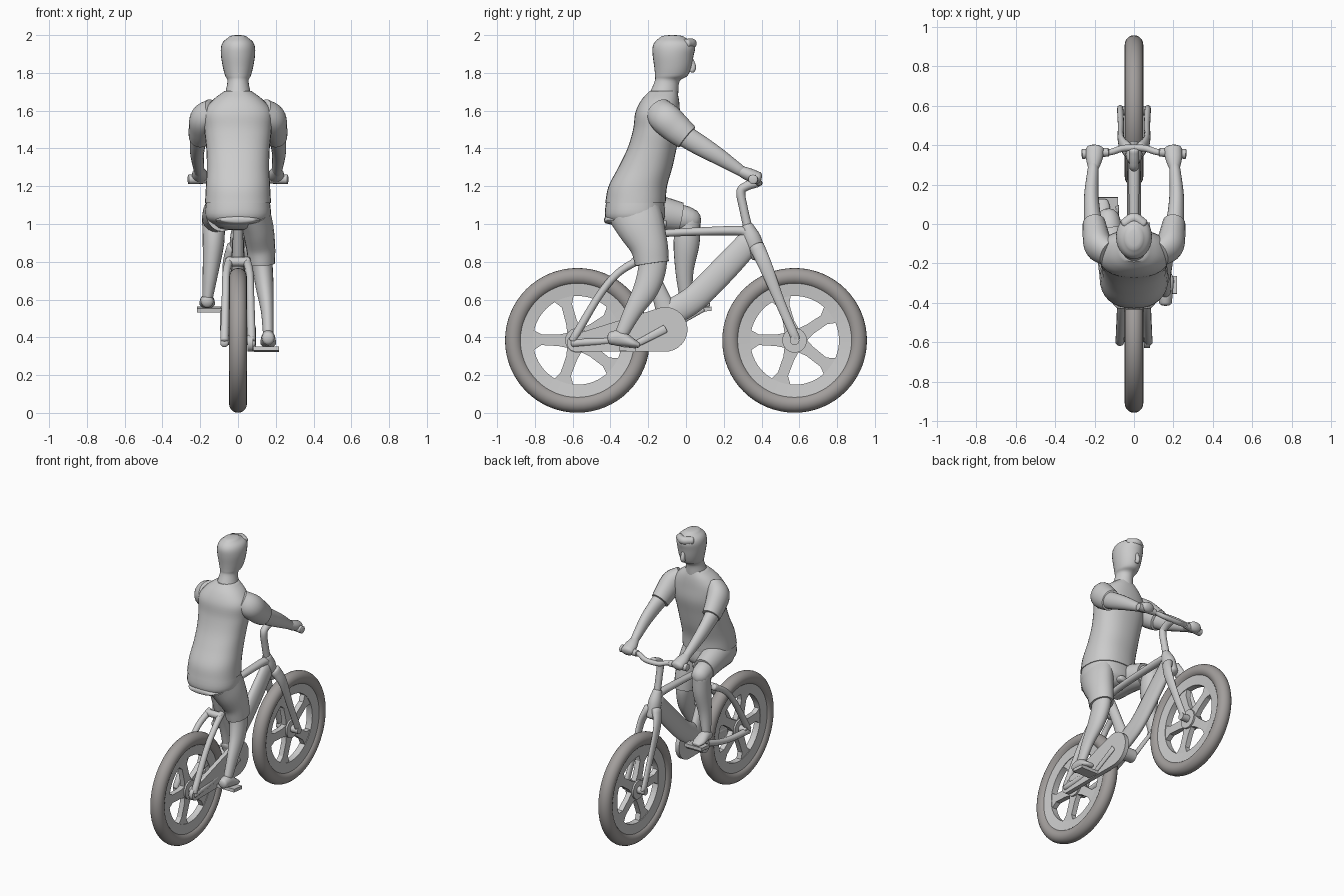
import bpy, bmesh, math
from mathutils import Vector, Matrix


def finish(name, bm, angle=40, mat=None):
    bmesh.ops.recalc_face_normals(bm, faces=bm.faces)
    me = bpy.data.meshes.new(name)
    bm.to_mesh(me)
    bm.free()
    me.shade_smooth()
    me.set_sharp_from_angle(angle=math.radians(angle))
    if mat:
        me.materials.append(mat)
    ob = bpy.data.objects.new(name, me)
    bpy.context.collection.objects.link(ob)
    return ob


def sweep(name, pts, cap=0.5, flat=False, n=20, power=1.0, steps=5):
    """Skin a smooth path of (x, y, z, radius_a[, radius_b]); cap = roundness of the ends."""
    P = [Vector(p[:3]) for p in pts]
    R = [Vector((p[3], p[-1])) for p in pts]
    ref = Vector((0, 0, 1)) if abs((P[-1] - P[0]).normalized().x) > 0.8 else Vector((1, 0, 0))

    def spline(a, i, t):
        p1, p2 = a[i], a[i + 1]
        p0 = a[i - 1] if i else p1 * 2 - p2
        p3 = a[i + 2] if i + 2 < len(a) else p2 * 2 - p1
        return 0.5 * (p1 * 2 + (p2 - p0) * t + (p0 * 2 - p1 * 5 + p2 * 4 - p3) * t * t
                      + (p1 * 3 - p0 - p2 * 3 + p3) * t ** 3)
    C, S = [], []
    for i in range(len(P) - 1):
        for k in range(steps):
            C.append(spline(P, i, k / steps))
            S.append(spline(R, i, k / steps))
    C.append(P[-1])
    S.append(R[-1])
    T = [(C[min(i + 1, len(C) - 1)] - C[max(i - 1, 0)]).normalized() for i in range(len(C))]
    if flat:
        T = [Vector((0, 0, 1))] * len(C)
    rings = list(zip(C, T, S))
    if cap:
        for k in (1, 2, 3):
            a = math.radians(27 * k)
            for end, sign in ((0, -1), (-1, 1)):
                c, t, s = (C[end], T[end], S[end])
                ring = (c + t * sign * min(s) * cap * math.sin(a), t, s * math.cos(a))
                rings.insert(0, ring) if end == 0 else rings.append(ring)
    bm = bmesh.new()
    prev = None
    for j, (c, t, s) in enumerate(rings):
        u = (ref - t * ref.dot(t)).normalized()
        v = t.cross(u)
        ring = []
        for k in range(n):
            a = 2 * math.pi * k / n
            ca, sa = math.cos(a), math.sin(a)
            ca = math.copysign(abs(ca) ** power, ca)
            sa = math.copysign(abs(sa) ** power, sa)
            ring.append(bm.verts.new(c + u * s.x * ca + v * s.y * sa))
        if prev:
            for k in range(n):
                bm.faces.new((prev[k], prev[(k + 1) % n], ring[(k + 1) % n], ring[k]))
        if j in (0, len(rings) - 1):
            bm.faces.new(ring)
        prev = ring
    return finish(name, bm)


def prism(name, yz, x0, x1):
    bm = bmesh.new()
    f = bm.faces.new([bm.verts.new((x0, y, z)) for y, z in yz])
    r = bmesh.ops.extrude_face_region(bm, geom=[f])
    bmesh.ops.translate(bm, vec=(x1 - x0, 0, 0),
                        verts=[g for g in r['geom'] if isinstance(g, bmesh.types.BMVert)])
    return finish(name, bm, 25)


def lathe(name, prof, cy, cz, mat=None):
    """Revolve a closed (x, radius) profile about the wheel axle."""
    bm = bmesh.new()
    n = 64
    rows = [[bm.verts.new((x, cy + r * math.cos(2 * math.pi * k / n), cz + r * math.sin(2 * math.pi * k / n)))
             for x, r in prof] for k in range(n)]
    for k in range(n):
        a, b = rows[k], rows[(k + 1) % n]
        for i in range(len(prof)):
            j = (i + 1) % len(prof)
            bm.faces.new((a[i], a[j], b[j], b[i]))
    return finish(name, bm, 40, mat)


def box(name, c, size, tilt=0):
    bm = bmesh.new()
    bmesh.ops.create_cube(bm, size=1, matrix=Matrix.Translation(c) @ Matrix.Rotation(tilt, 4, 'X')
                          @ Matrix.Diagonal((*size, 1)))
    return finish(name, bm)


rubber = bpy.data.materials.new("rubber")
rubber.diffuse_color = (0.36, 0.34, 0.33, 1)

# Wheels: tyre, rim, hub and five blade spokes
for label, cy in (("rear", -0.575), ("front", 0.575)):
    cz = 0.384
    circ = [(0.047 * math.cos(a), 0.337 + 0.046 * math.sin(a)) for a in [math.pi * k / 10 for k in range(20)]]
    lathe(label + "_tyre", circ, cy, cz, rubber)
    lathe(label + "_rim", [(-0.022, 0.235), (0.022, 0.235), (0.03, 0.305), (-0.03, 0.305)], cy, cz)
    lathe(label + "_hub", [(-0.03, 0.012), (0.03, 0.012), (0.03, 0.065), (-0.03, 0.065)], cy, cz)
    for k in range(5):
        a = math.radians(36 + 72 * k)
        ca, sa = math.cos(a), math.sin(a)
        blade = [(0.04, -0.042), (0.1, -0.03), (0.19, -0.032), (0.243, -0.06),
                 (0.243, 0.06), (0.19, 0.025), (0.1, 0.03), (0.04, 0.042)]
        prism(f"{label}_spoke_{k}", [(cy + r * ca - w * sa, cz + r * sa + w * ca) for r, w in blade], -0.018, 0.018)
    sweep(label + "_axle", [(-0.085, cy, cz, 0.025), (0.085, cy, cz, 0.025)], cap=0)

# Frame tubes
sweep("down_tube", [(0, 0.34, 0.91, 0.032, 0.065), (0, 0.2, 0.76, 0.036, 0.07), (0, 0.05, 0.61, 0.036, 0.07),
                    (0, -0.06, 0.54, 0.035, 0.07), (0, -0.13, 0.5, 0.033, 0.06)])
sweep("top_tube", [(0, 0.33, 0.95, 0.03, 0.03), (0, 0.26, 0.965, 0.028, 0.025), (0, -0.1, 0.952, 0.024, 0.02),
                   (0, -0.26, 0.93, 0.024, 0.02)])
sweep("seat_tube", [(0, -0.09, 0.5, 0.034, 0.06), (0, -0.15, 0.66, 0.03, 0.04), (0, -0.22, 0.83, 0.03, 0.035),
                    (0, -0.29, 1.0, 0.025)])
sweep("head_tube", [(0, 0.385, 0.83, 0.038, 0.04), (0, 0.35, 0.92, 0.042, 0.048), (0, 0.325, 0.99, 0.03)])
sweep("bottom_bracket", [(-0.08, -0.11, 0.445, 0.045), (0.08, -0.11, 0.445, 0.045)], cap=0)
sweep("seat_stay_bridge", [(-0.055, -0.27, 0.8, 0.024), (0.055, -0.27, 0.8, 0.024)])
sweep("stem", [(0, 0.33, 0.97, 0.024), (0, 0.305, 1.08, 0.023), (0, 0.29, 1.17, 0.024), (0, 0.32, 1.2, 0.024),
               (0, 0.375, 1.22, 0.026)])
for s, side in ((-1, "left"), (1, "right")):
    sweep(side + "_seat_stay", [(s * 0.045, -0.25, 0.81, 0.022), (s * 0.062, -0.36, 0.74, 0.02),
                                (s * 0.066, -0.46, 0.62, 0.02), (s * 0.072, -0.6, 0.385, 0.022)])
    sweep(side + "_chain_stay", [(s * 0.072, -0.6, 0.37, 0.022), (s * 0.062, -0.35, 0.39, 0.02),
                                 (s * 0.04, -0.12, 0.45, 0.022)])
    sweep(side + "_fork_leg", [(s * 0.03, 0.375, 0.88, 0.03, 0.04), (s * 0.064, 0.42, 0.78, 0.018, 0.036),
                               (s * 0.066, 0.5, 0.58, 0.016, 0.026), (s * 0.07, 0.582, 0.39, 0.016, 0.024)])
    sweep(side + "_grip", [(s * 0.13, 0.365, 1.238, 0.022), (s * 0.262, 0.355, 1.236, 0.025)], cap=0.2)

# Handlebar and saddle
sweep("handlebar", [(-0.2, 0.36, 1.237, 0.016), (-0.12, 0.365, 1.237, 0.016), (-0.05, 0.385, 1.22, 0.017),
                    (0.05, 0.385, 1.22, 0.017), (0.12, 0.365, 1.237, 0.016), (0.2, 0.36, 1.237, 0.016)])
sweep("seat", [(0, -0.425, 1.022, 0.09, 0.018), (0, -0.38, 1.02, 0.12, 0.026), (0, -0.3, 1.015, 0.1, 0.028),
               (0, -0.2, 1.01, 0.045, 0.025), (0, -0.11, 1.0, 0.03, 0.02)])

# Chain guard: hull of a big and a small circle
arc = [(-0.11 + 0.118 * math.cos(a), 0.442 + 0.118 * math.sin(a))
       for a in [math.radians(-90 + 12 * k) for k in range(17)]]
arc += [(-0.585 + 0.045 * math.cos(a), 0.37 + 0.045 * math.sin(a))
        for a in [math.radians(105 + 15 * k) for k in range(12)]]
prism("chain_guard", arc, 0.05, 0.08)

# Cranks and pedals
for side, s, py, pz in (("right", 1, -0.31, 0.34), ("left", -1, 0.09, 0.55)):
    sweep(side + "_crank", [(s * 0.085, -0.11, 0.445, 0.01, 0.022), (s * 0.085, py, pz, 0.01, 0.016)])
    box(side + "_pedal", (s * 0.15, py, pz - 0.003), (0.135, 0.09, 0.022), 0.1 * -s)

# Rider torso, hips, neck and head
sweep("shirt", [(0, -0.268, 1.11, 0.175, 0.16), (0, -0.255, 1.2, 0.17, 0.155), (0, -0.215, 1.3, 0.165, 0.143),
                (0, -0.18, 1.4, 0.168, 0.13), (0, -0.155, 1.5, 0.178, 0.125), (0, -0.15, 1.59, 0.18, 0.118),
                (0, -0.137, 1.655, 0.135, 0.1), (0, -0.12, 1.705, 0.07, 0.072)],
      cap=0, flat=True, n=32, power=0.88)
sweep("shorts_hips", [(0, -0.26, 0.99, 0.12, 0.12), (0, -0.27, 1.04, 0.172, 0.158), (0, -0.268, 1.15, 0.165, 0.15)],
      flat=True, n=32, power=0.88, cap=0.2)
sweep("head", [(0, -0.12, 1.68, 0.07, 0.078), (0, -0.1, 1.755, 0.056, 0.066), (0, -0.078, 1.785, 0.068, 0.086),
               (0, -0.07, 1.83, 0.08, 0.098), (0, -0.068, 1.89, 0.09, 0.108), (0, -0.064, 1.935, 0.09, 0.113),
               (0, -0.064, 1.965, 0.078, 0.1), (0, -0.072, 1.988, 0.05, 0.065)], cap=0.25, flat=True, n=28)
sweep("nose", [(0, 0.025, 1.875, 0.012), (0, 0.038, 1.83, 0.016), (0, 0.03, 1.81, 0.014)])
sweep("hair_fringe", [(-0.05, 0.0, 1.955, 0.025), (0, 0.03, 1.955, 0.027), (0.05, 0.0, 1.955, 0.025)])

# Arms
for s, side in ((-1, "left"), (1, "right")):
    sweep(side + "_sleeve", [(s * 0.13, -0.15, 1.6, 0.06, 0.075), (s * 0.18, -0.11, 1.56, 0.072, 0.085),
                             (s * 0.195, -0.05, 1.505, 0.066, 0.08), (s * 0.203, 0.005, 1.46, 0.058, 0.07)], cap=0.1)
    sweep(side + "_arm", [(s * 0.203, -0.03, 1.48, 0.05, 0.058), (s * 0.213, 0.06, 1.425, 0.042, 0.055),
                          (s * 0.216, 0.16, 1.365, 0.036, 0.046), (s * 0.206, 0.3, 1.275, 0.026, 0.028)])
    sweep(side + "_hand", [(s * 0.206, 0.28, 1.285, 0.026, 0.026), (s * 0.202, 0.33, 1.263, 0.042, 0.034),
                           (s * 0.198, 0.38, 1.243, 0.046, 0.034)], cap=0.6)

# Right leg, stretched down
sweep("right_shorts_leg", [(0.085, -0.27, 1.06, 0.085, 0.14), (0.105, -0.235, 0.98, 0.083, 0.125),
                           (0.12, -0.195, 0.88, 0.077, 0.1), (0.125, -0.18, 0.79, 0.071, 0.09)], cap=0)
sweep("right_leg", [(0.125, -0.18, 0.85, 0.058, 0.075), (0.13, -0.178, 0.77, 0.054, 0.074),
                    (0.142, -0.21, 0.66, 0.047, 0.067), (0.155, -0.28, 0.54, 0.034, 0.048),
                    (0.16, -0.345, 0.41, 0.027, 0.034)])
sweep("right_shoe", [(0.16, -0.4, 0.395, 0.032, 0.034), (0.16, -0.35, 0.395, 0.037, 0.042),
                     (0.16, -0.285, 0.37, 0.042, 0.025), (0.16, -0.25, 0.358, 0.03, 0.014)])

# Left leg, bent at the knee
sweep("left_shorts_leg", [(-0.085, -0.3, 1.06, 0.085, 0.1), (-0.1, -0.17, 1.06, 0.085, 0.095),
                          (-0.118, -0.03, 1.035, 0.073, 0.08)], cap=0)
sweep("left_thigh", [(-0.11, -0.12, 1.045, 0.065, 0.072), (-0.125, -0.02, 1.03, 0.064, 0.07),
                     (-0.13, 0.02, 1.02, 0.06, 0.064)], cap=1)
sweep("left_shin", [(-0.13, 0.015, 1.02, 0.06, 0.062), (-0.13, 0.003, 0.9, 0.057, 0.069),
                    (-0.145, -0.008, 0.75, 0.042, 0.048), (-0.162, 0.0, 0.6, 0.027, 0.033)], cap=0.8)
sweep("left_shoe", [(-0.163, -0.02, 0.588, 0.032, 0.032), (-0.163, 0.02, 0.595, 0.037, 0.036),
                    (-0.163, 0.08, 0.578, 0.042, 0.024), (-0.163, 0.12, 0.57, 0.03, 0.014)])
